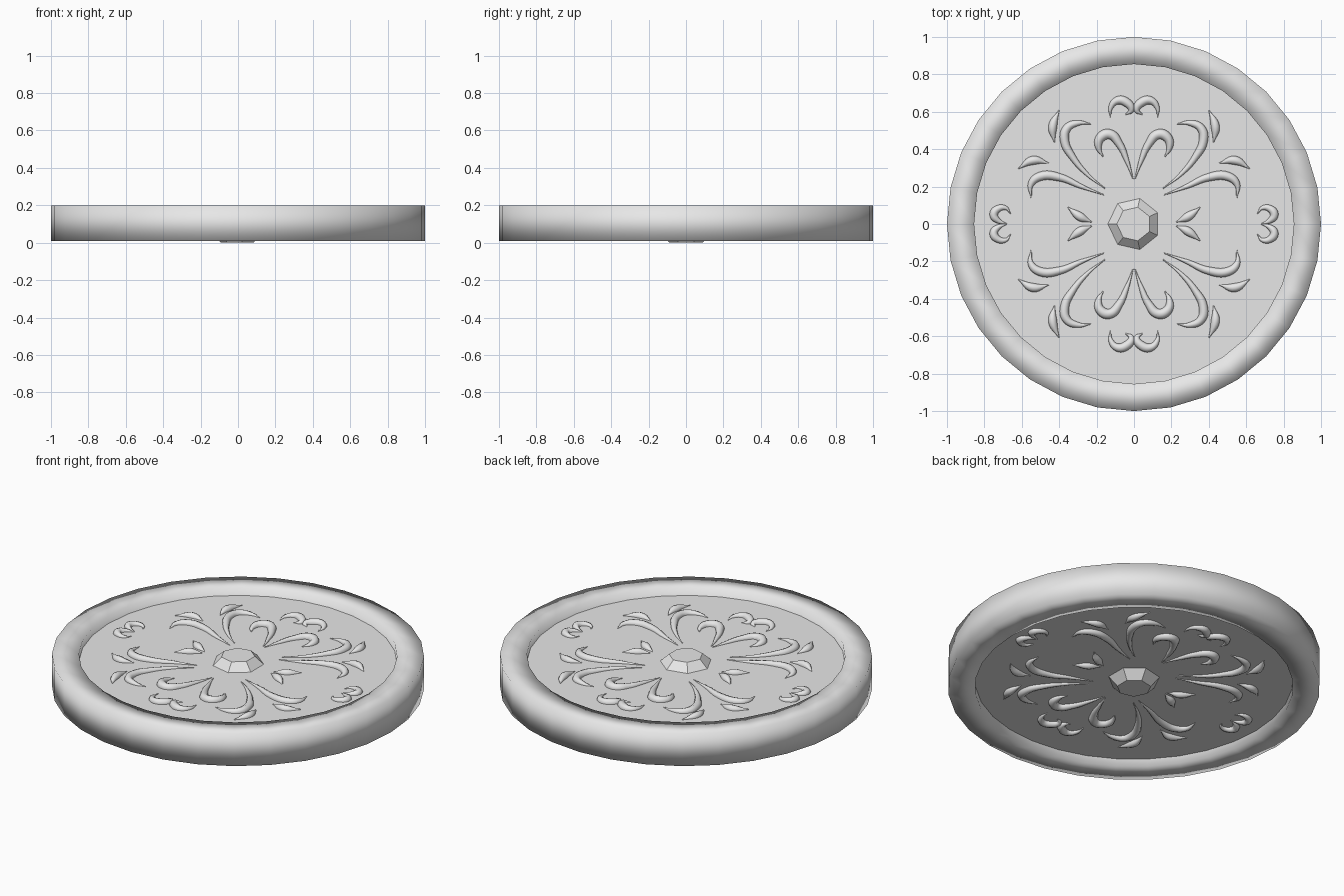
import bpy, bmesh
from math import sin, cos, pi

if "Cube" in bpy.data.objects:
    bpy.data.objects.remove(bpy.data.objects["Cube"])

stone = bpy.data.materials.new("plain_grey")
stone.use_nodes = True
GREY = (0.8, 0.8, 0.8, 1)
stone.diffuse_color = GREY
stone.node_tree.nodes["Principled BSDF"].inputs["Base Color"].default_value = GREY

SIDES = 32
BOTTOM, TOP = 0.008, 0.2
MID = (BOTTOM + TOP) / 2
RECESS = 0.044
INNER = 0.855
FLOOR = TOP - RECESS          # upper recessed face
HALF = FLOOR - MID


def link(name, data):
    obj = bpy.data.objects.new(name, data)
    bpy.context.collection.objects.link(obj)
    data.materials.append(stone)
    return obj


def ring(bm, radius, z, sides, start=0):
    return [bm.verts.new((radius * cos(start + 2 * pi * i / sides),
                          radius * sin(start + 2 * pi * i / sides), z))
            for i in range(sides)]


def bridge(bm, a, b):
    n = len(a)
    for i in range(n):
        bm.faces.new((a[i], a[(i + 1) % n], b[(i + 1) % n], b[i]))


def finish(name, bm, smooth):
    bmesh.ops.recalc_face_normals(bm, faces=bm.faces)
    for f in bm.faces:
        f.smooth = smooth
    mesh = bpy.data.meshes.new(name)
    bm.to_mesh(mesh)
    bm.free()
    return link(name, mesh)


# Raised rim: a closed rectangular section swept round the disc
bm = bmesh.new()
section = [(INNER, BOTTOM), (1, BOTTOM), (1, TOP), (INNER, TOP)]
rings = [ring(bm, r, z, SIDES) for r, z in section]
for i in range(4):
    bridge(bm, rings[i], rings[(i + 1) % 4])
finish("rim", bm, True)

# Recessed plate with a flat face on each side
bm = bmesh.new()
low = ring(bm, INNER + 0.01, MID - HALF, SIDES)
high = ring(bm, INNER + 0.01, MID + HALF, SIDES)
bridge(bm, low, high)
bm.faces.new(low)
bm.faces.new(high)
finish("plate", bm, False)

# Seven-sided cut gem on both faces
for name, base, tip in (("upper_gem", FLOOR, TOP), ("lower_gem", MID - HALF, 0)):
    bm = bmesh.new()
    a = ring(bm, 0.14, base, 7, pi)
    b = ring(bm, 0.092, tip, 7, pi)
    bridge(bm, a, b)
    bm.faces.new(a)
    bm.faces.new(b)
    finish(name, bm, False)

# Scrollwork strokes in one quadrant: thickness and path points
MOTIFS = {
    "heart_scroll": (0.027, [(.005, .24), (.035, .33), (.08, .43), (.13, .48),
                             (.18, .46), (.19, .41), (.165, .36)]),
    "outer_heart": (0.024, [(.125, .57), (.125, .62), (.09, .66), (.04, .65),
                            (.015, .61), (.045, .585)]),
    "side_heart": (0.022, [(.66, .055), (.685, .085), (.73, .08), (.75, .05),
                           (.73, .02), (.68, .0)]),
    "side_leaf": (0.024, [(.225, .01), (.29, .04), (.355, .09)]),
    "tall_scroll": (0.024, [(.155, .19), (.25, .265), (.33, .36), (.37, .44),
                            (.36, .51), (.30, .54), (.23, .535)]),
    "wide_scroll": (0.024, [(.16, .155), (.28, .20), (.40, .25), (.50, .255),
                            (.55, .215), (.55, .14)]),
    "tall_leaf": (0.024, [(.425, .435), (.435, .52), (.40, .61)]),
    "wide_leaf": (0.024, [(.62, .295), (.54, .34), (.455, .325)]),
}

for name, (thick, path) in MOTIFS.items():
    curve = bpy.data.curves.new(name, 'CURVE')
    curve.dimensions = '3D'
    curve.bevel_depth = thick
    curve.bevel_resolution = 2
    curve.resolution_u = 6
    last = len(path) - 1
    for sz in (1, -1):
        for sx in (1, -1):
            for sy in (1, -1):
                spline = curve.splines.new('BEZIER')
                spline.bezier_points.add(last)
                spline.use_smooth = True
                spline.radius_interpolation = 'CARDINAL'
                for i, (x, y) in enumerate(path):
                    p = spline.bezier_points[i]
                    p.co = (sx * x, sy * y, MID + sz * HALF)
                    p.handle_left_type = p.handle_right_type = 'AUTO'
                    # thin ends, swelling towards the curl
                    p.radius = 0.1 + 0.9 * sin(pi * (i / last) ** 1.2)
    obj = link(name, curve)
    bpy.ops.object.select_all(action='DESELECT')
    obj.select_set(True)
    bpy.context.view_layer.objects.active = obj
    bpy.ops.object.convert(target='MESH')
